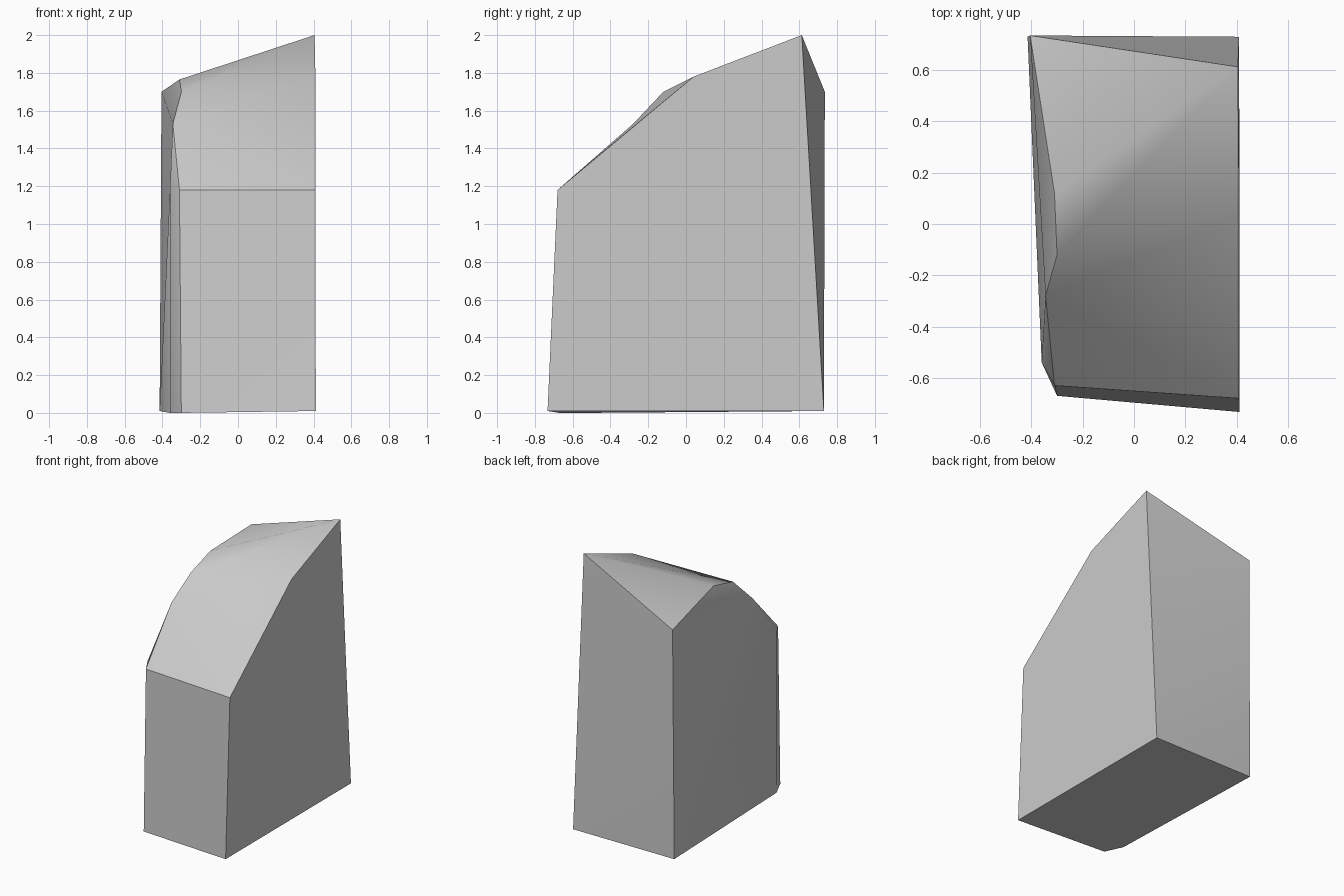
import bpy, bmesh, math

if "Cube" in bpy.data.objects:
    bpy.data.objects.remove(bpy.data.objects["Cube"], do_unlink=True)

# Single grey finish
grey = bpy.data.materials.new("light_grey")
grey.use_nodes = True
colour = (0.6, 0.6, 0.6, 1)
grey.diffuse_color = colour
grey.node_tree.nodes["Principled BSDF"].inputs["Base Color"].default_value = colour

# Named corners of the leaning block
corners = {
    # base
    "base_back_r": (0.41, 0.73, 0.01), "base_back_l": (-0.415, 0.73, 0.01),
    "base_bevel": (-0.36, -0.54, 0.0), "base_front_l": (-0.30, -0.67, 0.0),
    "base_front_r": (0.412, -0.733, 0.01),
    # front shoulder
    "shoulder_r": (0.41, -0.68, 1.18), "shoulder_l": (-0.31, -0.63, 1.18),
    "shoulder_bevel": (-0.36, -0.54, 1.19),
    # crown
    "peak": (0.405, 0.613, 2.0), "brow_r": (0.41, 0.04, 1.78),
    "dent": (-0.345, -0.28, 1.53), "brow_l": (-0.30, -0.12, 1.70),
    "ridge_l": (-0.31, 0.12, 1.765), "back_l": (-0.405, 0.735, 1.70),
}

# Faces listed as loops of corner names
faces = [
    # underside and flat side
    "base_back_r base_front_r base_front_l base_bevel base_back_l",
    "base_front_r base_back_r peak brow_r shoulder_r",
    # back and front
    "base_back_r base_back_l back_l peak",
    "base_front_l base_front_r shoulder_r shoulder_l",
    # bevelled side
    "base_bevel base_front_l shoulder_l shoulder_bevel",
    "base_back_l base_bevel shoulder_bevel dent back_l",
    "shoulder_bevel shoulder_l dent",
    "back_l dent ridge_l", "dent brow_l ridge_l",
    # curved crown
    "shoulder_l shoulder_r dent", "dent shoulder_r brow_r",
    "dent brow_r brow_l", "brow_l brow_r peak",
    "brow_l peak ridge_l", "ridge_l peak back_l",
]

bm = bmesh.new()
verts = {name: bm.verts.new(co) for name, co in corners.items()}
for loop in faces:
    bm.faces.new([verts[name] for name in loop.split()])
bmesh.ops.triangulate(bm, faces=[f for f in bm.faces if len(f.verts) > 3])
bmesh.ops.recalc_face_normals(bm, faces=bm.faces)

mesh = bpy.data.meshes.new("block")
bm.to_mesh(mesh)
bm.free()
mesh.materials.append(grey)
block = bpy.data.objects.new("block", mesh)
bpy.context.collection.objects.link(block)

# Smooth the crown, keep the hard corners
bpy.ops.object.select_all(action="DESELECT")
block.select_set(True)
bpy.context.view_layer.objects.active = block
bpy.ops.object.shade_smooth_by_angle(angle=math.radians(30))
